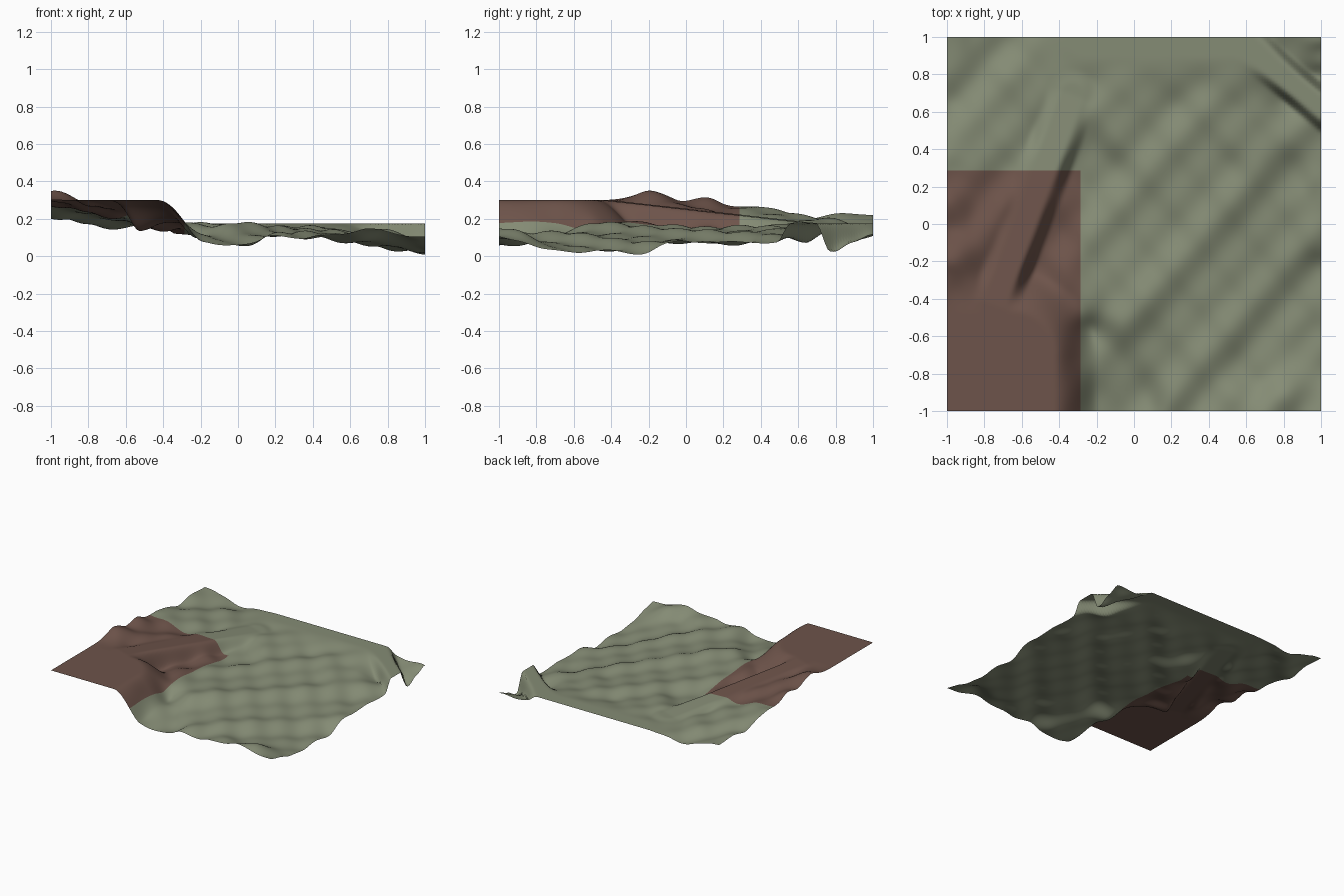
import bpy
import math
from mathutils import Vector

cube = bpy.data.objects.get("Cube")
if cube:
    bpy.data.objects.remove(cube, do_unlink=True)

CELLS = 140
ROAD_Z = 0.175
PLATEAU_Z = 0.30

# Spot heights that shape the natural ground: x, y, z
SPOTS = [
    (0, -1, .06), (.27, -1, .1), (.5, -1, .116), (.77, -1, .14), (1, -1, .105),
    (1, -.65, .025), (1, -.3, .012), (1, -.05, .08), (1, .2, .08), (1, .45, .07),
    (1, .77, .02), (1, .9, .075), (1, 1, .12),
    (-1, -.32, .318), (-1, -.15, .345), (-1, .05, .308), (-1, .28, .265),
    (-1, .5, .245), (-1, .74, .215), (-1, 1, .222), (-.8, 1, .18), (-.5, 1, .16),
    (-.55, -.3, .145), (-.45, -.05, .14), (-.3, .29, .12), (-.3, 0, .15),
    (-.28, -.4, .18), (-.25, -.65, .1), (0, -.4, .175), (0, .5, .15),
    (.3, -.24, .14), (.6, .5, .13), (.4, .2, .125), (.45, -.62, .12),
    (.85, .25, .055), (.85, -.4, .025), (.65, -.75, .075),
    (-.65, .3, .2), (-.7, .7, .2), (-.8, 0, .27),
]


def make_material(name, color):
    mat = bpy.data.materials.new(name)
    mat.use_nodes = True
    mat.diffuse_color = color
    mat.node_tree.nodes["Principled BSDF"].inputs["Base Color"].default_value = color
    return mat


def waves(x, y):
    # Sloping plane with crossing ripples, broader along one diagonal
    u, v = .75 * x - .66 * y, .75 * x + .66 * y
    ripples = .012 * math.sin(15 * u - 3.2)
    ripples += .006 * (math.sin(28 * u - 1) + math.sin(28 * v + 1))
    return .15 - .09 * x + ripples


def natural_ground(x, y):
    # Waves pulled smoothly through the spot heights
    total = weight_sum = 0
    for sx, sy, offset in OFFSETS:
        weight = ((x - sx) ** 2 + (y - sy) ** 2 + .004) ** -1.6
        total += weight * offset
        weight_sum += weight
    return waves(x, y) + total / weight_sum


def fade(distance, inner, blend):
    # One inside the shape, easing to zero over the blend width
    t = min(max((distance - inner) / blend, 0), 1)
    return 1 - t * t * (3 - 2 * t)


def along(x, y, start, end):
    # Distance to a segment and position along it
    p, a, b = Vector((x, y)), Vector(start), Vector(end)
    span = b - a
    t = min(max((p - a).dot(span) / span.length_squared, 0), 1)
    return (p - a - span * t).length, t


def level(z, target, amount):
    return z + (target - z) * amount


def height(x, y):
    z = natural_ground(x, y)
    # Flat strip along the back, stopping short of the corner
    d, t = along(x, y, (-.25, 1), (.62, 1))
    z = level(z, ROAD_Z, fade(d, .1, .3) * fade(x + y, 1.64, .1))
    # Spur from the strip to the side
    d, t = along(x, y, (.56, .99), (1.05, .585))
    z = level(z, ROAD_Z, fade(d, .05, .06))
    # Raised corner plateau with a rounded corner
    d = math.hypot(max(x + .65, 0), max(y + .7, 0))
    z = level(z, PLATEAU_Z, fade(d, .22, .24))
    # Ramp from the plateau down to the strip
    d, t = along(x, y, (-.75, -.43), (-.33, .69))
    return level(z, PLATEAU_Z + (ROAD_Z - PLATEAU_Z) * t, fade(d, .06, .085))


# Terrain sheet
OFFSETS = [(x, y, z - waves(x, y)) for x, y, z in SPOTS]
coords = [2 * i / CELLS - 1 for i in range(CELLS + 1)]
verts = [(x, y, max(height(x, y), 0)) for y in coords for x in coords]
row = CELLS + 1
faces = [(k, k + 1, k + 1 + row, k + row)
         for j in range(CELLS) for k in range(j * row, j * row + CELLS)]
mesh = bpy.data.meshes.new("terrain")
mesh.from_pydata(verts, [], faces)
mesh.materials.append(make_material("moss_green", (.235, .262, .178, 1)))
mesh.materials.append(make_material("earth_brown", (.155, .088, .069, 1)))

# Brown corner patch
for face in mesh.polygons:
    face.use_smooth = True
    c = face.center
    face.material_index = int(c.x < -.292 and c.y < .288)

terrain = bpy.data.objects.new("terrain", mesh)
bpy.context.collection.objects.link(terrain)
